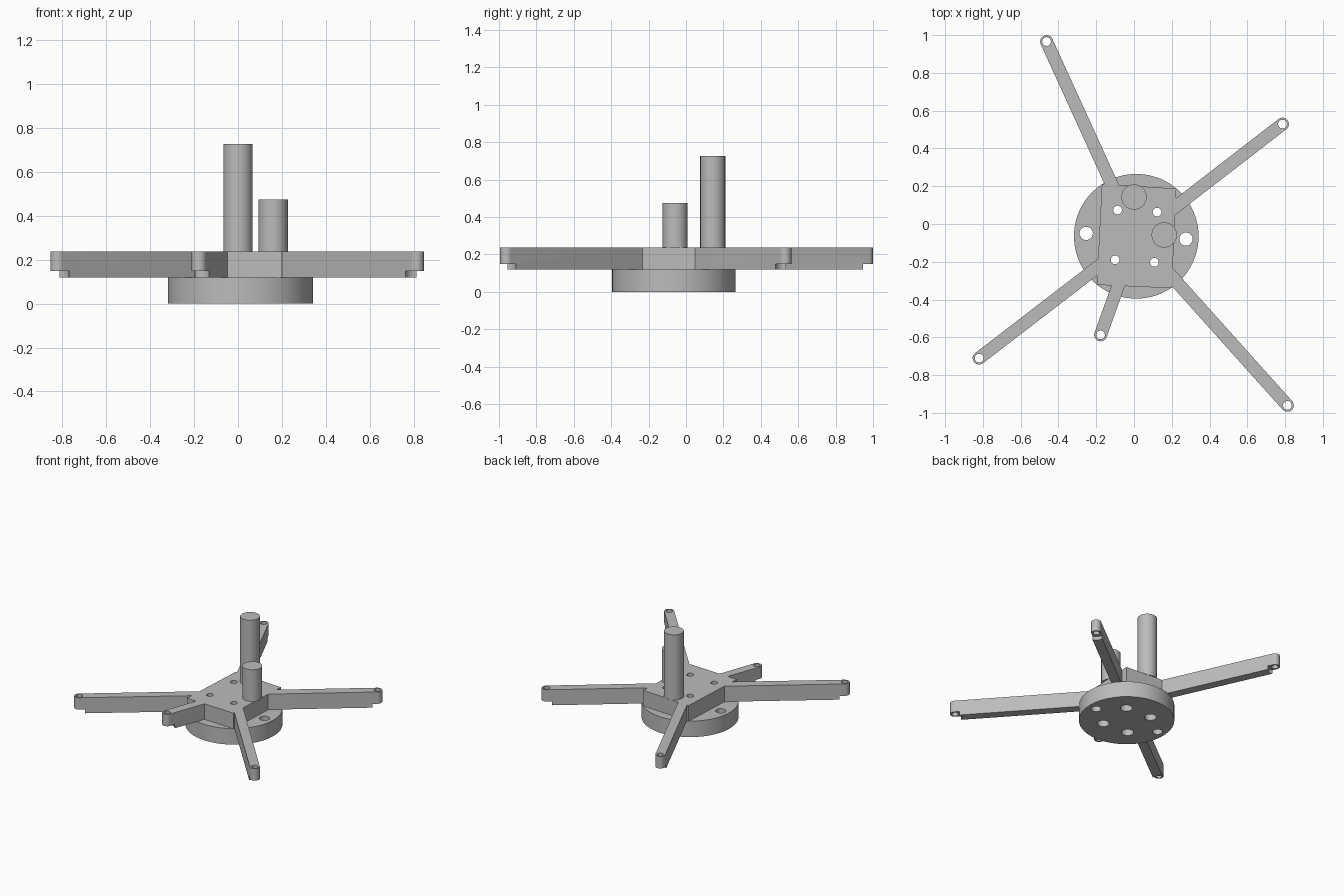
import bpy, bmesh, math
from mathutils import Vector

cube = bpy.data.objects.get("Cube")
if cube:
    bpy.data.objects.remove(cube, do_unlink=True)

grey = bpy.data.materials.new("light_grey")
grey.use_nodes = True
colour = (0.5, 0.5, 0.5, 1)
grey.diffuse_color = colour
grey.node_tree.nodes["Principled BSDF"].inputs["Base Color"].default_value = colour

DISC_TOP, PLATE_TOP, TIP_BOTTOM = 0.12, 0.237, 0.148
ARM_R, HOLE_R = 0.034, 0.023


def prism(name, outline, z0, z1):
    """Extrude a flat outline between two heights."""
    bm = bmesh.new()
    low = bm.faces.new([bm.verts.new((x, y, z0)) for x, y in outline])
    up = bmesh.ops.extrude_face_region(bm, geom=[low])["geom"]
    bmesh.ops.translate(bm, vec=(0, 0, z1 - z0),
                        verts=[v for v in up if isinstance(v, bmesh.types.BMVert)])
    bmesh.ops.recalc_face_normals(bm, faces=bm.faces)
    mesh = bpy.data.meshes.new(name)
    bm.to_mesh(mesh)
    bm.free()
    mesh.materials.append(grey)
    obj = bpy.data.objects.new(name, mesh)
    bpy.context.collection.objects.link(obj)
    return obj


def arc(centre, r, start=0, sweep=math.tau, n=32):
    steps = n if sweep == math.tau else n - 1
    return [(centre[0] + r * math.cos(start + sweep * i / steps),
             centre[1] + r * math.sin(start + sweep * i / steps)) for i in range(n)]


def cylinder(name, centre, r, z0, z1, n=32):
    return prism(name, arc(centre, r, n=n), z0, z1)


def combine(target, others, operation):
    """Apply boolean operations and discard the helper parts."""
    for other in others:
        other.hide_render = True
        mod = target.modifiers.new("boolean", "BOOLEAN")
        mod.operation, mod.solver, mod.object = operation, "EXACT", other
        bpy.context.view_layer.objects.active = target
        bpy.ops.object.modifier_apply(modifier=mod.name)
        bpy.data.objects.remove(other, do_unlink=True)


def smooth(obj):
    bpy.ops.object.select_all(action="DESELECT")
    obj.select_set(True)
    bpy.context.view_layer.objects.active = obj
    bpy.ops.object.shade_smooth_by_angle(angle=math.radians(30))


# Hole positions shared by the base and the plate
bolts = [(-0.087, 0.074), (0.122, 0.063), (-0.1, -0.19), (0.108, -0.203)]
side_holes = [(-0.253, -0.05), (0.275, -0.08)]


def bolt_cutters():
    return [cylinder("bolt_cutter", p, HOLE_R, -0.1, 0.4) for p in bolts]


# Round base with side holes and counterbored bolt holes
base = cylinder("round_base", (0.012, -0.065), 0.33, 0, DISC_TOP, 96)
combine(base, [cylinder("side_cutter", p, 0.035, -0.1, 0.4) for p in side_holes]
        + bolt_cutters()
        + [cylinder("counterbore", p, 0.042, -0.1, 0.08) for p in bolts], "DIFFERENCE")
smooth(base)

# Central plate
plate = prism("arm_plate", [(-0.17, 0.213), (-0.197, -0.322), (0.2, -0.34), (0.224, 0.187)],
              DISC_TOP, PLATE_TOP)

# Arms: (tip, root)
arms = [((-0.463, 0.966), (-0.1, 0.17)), ((0.786, 0.529), (0.17, 0.053)),
        ((-0.82, -0.71), (-0.16, -0.203)), ((-0.177, -0.587), (-0.074, -0.3)),
        ((0.812, -0.96), (0.175, -0.25))]
arm_parts, cutters = [], bolt_cutters()
for tip, root in arms:
    d = (Vector(tip) - Vector(root)).normalized()
    side = Vector((-d.y, d.x)) * ARM_R
    angle = math.atan2(d.y, d.x)
    outline = arc(tip, ARM_R, angle - math.pi / 2, math.pi, 17)
    outline += [tuple(Vector(root) + side), tuple(Vector(root) - side)]
    arm_parts.append(prism("arm", outline, DISC_TOP, PLATE_TOP))
    cutters += [cylinder("tip_hole", tip, HOLE_R, -0.1, 0.4),
                cylinder("tip_relief", tip, 0.05, 0, TIP_BOTTOM)]
combine(plate, arm_parts, "UNION")
combine(plate, cutters, "DIFFERENCE")
smooth(plate)

# Upright posts
for name, centre, top in (("tall_post", (0, 0.143), 0.727), ("short_post", (0.16, -0.058), 0.475)):
    smooth(cylinder(name, centre, 0.067, PLATE_TOP, top, 48))
